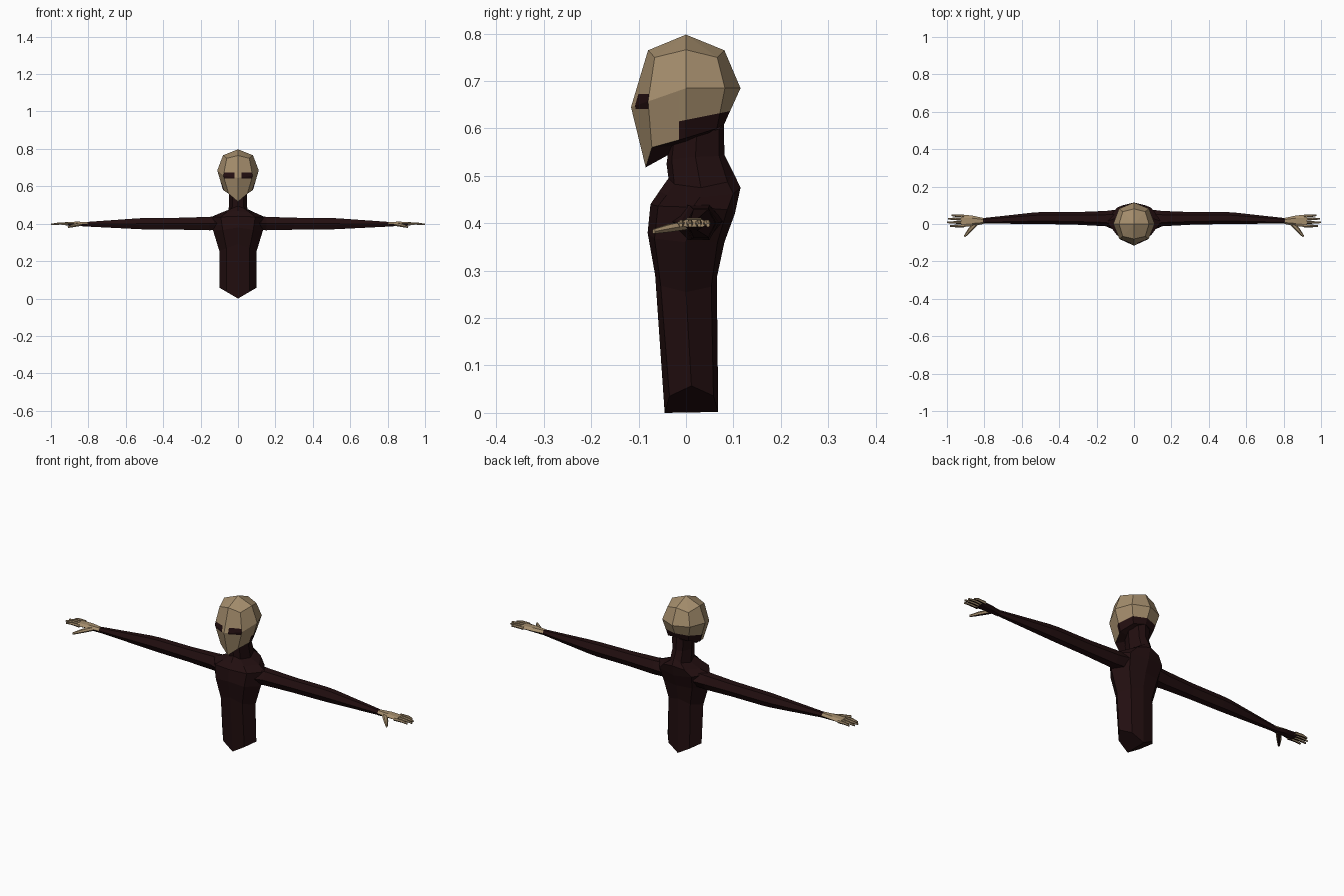
import bpy, bmesh, math
from mathutils import Vector

if "Cube" in bpy.data.objects:
    bpy.data.objects.remove(bpy.data.objects["Cube"])


def material(name, rgb):
    m = bpy.data.materials.new(name)
    m.diffuse_color = (*rgb, 1)
    m.use_nodes = True
    m.node_tree.nodes["Principled BSDF"].inputs["Base Color"].default_value = m.diffuse_color
    return m


SKIN = material("tan skin", (0.37, 0.265, 0.15))
DARK = material("dark maroon cloth", (0.016, 0.0045, 0.005))


def finish(bm, name, mats, mirror=False):
    bmesh.ops.recalc_face_normals(bm, faces=bm.faces)
    me = bpy.data.meshes.new(name)
    bm.to_mesh(me)
    bm.free()
    ob = bpy.data.objects.new(name, me)
    bpy.context.collection.objects.link(ob)
    for m in mats:
        me.materials.append(m)
    if mirror:
        mod = ob.modifiers.new("Mirror", 'MIRROR')
        mod.use_mirror_merge = False
    return ob


def loft(rings, start, end):
    """Skin closed rings of points and fan each end to a centre point."""
    bm = bmesh.new()
    rows = [[bm.verts.new(p) for p in r] for r in rings]
    n = len(rows[0])
    for a, b in zip(rows, rows[1:]):
        for i in range(n):
            j = (i + 1) % n
            bm.faces.new((a[i], a[j], b[j], b[i]))
    for row, centre in ((rows[0], start), (rows[-1], end)):
        c = bm.verts.new(centre)
        for i in range(n):
            bm.faces.new((row[i], row[(i + 1) % n], c))
    bmesh.ops.recalc_face_normals(bm, faces=bm.faces)
    bm.normal_update()
    return bm


def mirrored_ring(half):
    """Front-to-back half ring completed on the other side."""
    return half + [(-x, y, z) for x, y, z in half[-2:0:-1]]


def body_ring(yf, zf, yb, zb, w, zs):
    """Eight-sided body section: front, back and side heights may differ."""
    ym, k = (yf + yb) / 2, 0.62
    fc = (w * k, ym + (yf - ym) * 0.82, zf + (zs - zf) * k)
    bc = (w * k, ym + (yb - ym) * 0.82, zb + (zs - zb) * k)
    return mirrored_ring([(0, yf, zf), fc, (w, ym, zs), bc, (0, yb, zb)])


def limb(path):
    """Six-sided tube along a mostly level path of (x, y, z, half width, half height)."""
    pts = [Vector(p[:3]) for p in path]
    rings = []
    for i, p in enumerate(path):
        t = pts[min(i + 1, len(pts) - 1)] - pts[max(i - 1, 0)]
        side = Vector((-t.y, t.x, 0)).normalized()
        rings.append([pts[i] + side * p[3] * math.cos(a)
                      + Vector((0, 0, p[4] * math.sin(a) / 0.866))
                      for a in (k * math.pi / 3 for k in range(6))])
    return loft(rings, pts[0], pts[-1])


# torso and neck
torso = [
    body_ring(-0.045, 0.000, 0.068, 0.002, 0.098, 0.057),
    body_ring(-0.065, 0.290, 0.065, 0.285, 0.100, 0.255),
    body_ring(-0.081, 0.380, 0.081, 0.360, 0.132, 0.360),
    body_ring(-0.075, 0.440, 0.103, 0.420, 0.148, 0.434),
    body_ring(-0.056, 0.468, 0.115, 0.475, 0.100, 0.455),
    body_ring(-0.037, 0.495, 0.100, 0.507, 0.050, 0.475),
    body_ring(-0.041, 0.525, 0.081, 0.545, 0.047, 0.540),
    body_ring(-0.035, 0.570, 0.080, 0.612, 0.052, 0.590),
]
finish(loft(torso, (0, 0.01, 0.001), (0, 0.02, 0.59)), "torso_and_neck", [DARK])

# head
head = [
    mirrored_ring([(0, -0.085, 0.518), (0.050, -0.072, 0.560), (0.080, 0, 0.580),
                   (0.058, 0.065, 0.600), (0, 0.081, 0.610)]),
    mirrored_ring([(0, -0.116, 0.645), (0.078, -0.080, 0.657), (0.111, 0, 0.685),
                   (0.080, 0.082, 0.685), (0, 0.115, 0.685)]),
    mirrored_ring([(0, -0.080, 0.765), (0.060, -0.066, 0.750), (0.080, 0, 0.766),
                   (0.060, 0.066, 0.750), (0, 0.081, 0.765)]),
]
bm = loft(head, (0, 0, 0.565), (0, 0, 0.798))


def cut(co, no, keep):
    """Slice only the faces chosen by a rule."""
    faces = [f for f in bm.faces if keep(f.calc_center_median())]
    geom = faces + list({e for f in faces for e in f.edges}) \
        + list({v for f in faces for v in f.verts})
    bmesh.ops.bisect_plane(bm, geom=geom, plane_co=co, plane_no=no)


# nape line and eye outlines
cut((0, -0.015, 0), (0, 1, 0), lambda c: abs(c.x) > 0.03 and c.z < 0.68)
cut((0, 0, 0.618), (0, -0.2, 1), lambda c: c.y > -0.015 and c.z < 0.69)
for z in (0.641, 0.673):
    cut((0, 0, z), (0, 0, 1), lambda c: c.y < -0.05)
for x in (-0.018, 0.018):
    cut((x, 0, 0), (1, 0, 0), lambda c: c.y < -0.05 and 0.641 < c.z < 0.673)
bm.normal_update()
for f in bm.faces:
    c = f.calc_center_median()
    nape = c.y > -0.016 and c.z < 0.618 + 0.2 * c.y
    eye = c.y < -0.075 and 0.018 < abs(c.x) < 0.079 and 0.641 < c.z < 0.673
    jaw_underside = f.normal.z < -0.6 and c.z < 0.6
    f.material_index = int(nape or eye or jaw_underside)
finish(bm, "head", [SKIN, DARK])

# arms
arm = [(0.08, 0.020, 0.405, 0.060, 0.036), (0.15, 0.029, 0.401, 0.041, 0.036),
       (0.30, 0.030, 0.400, 0.034, 0.032), (0.48, 0.032, 0.400, 0.032, 0.031),
       (0.53, 0.031, 0.400, 0.031, 0.029), (0.83, 0.016, 0.397, 0.013, 0.011)]
finish(limb(arm), "arm", [DARK], True)


def hand_part(name, path):
    part = limb(path)
    for f in part.faces:
        f.material_index = int(f.normal.z < -0.6)   # dark palm side
    finish(part, name, [SKIN, DARK], True)


# hands
hand_part("palm", [(0.805, 0.016, 0.397, 0.016, 0.0125), (0.865, 0.017, 0.400, 0.028, 0.011),
                   (0.925, 0.017, 0.400, 0.034, 0.008)])
for i, (y, tip) in enumerate(((0.043, 0.975), (0.026, 0.994), (0.008, 1.0), (-0.010, 0.985))):
    hand_part(f"finger_{i + 1}", [(0.91, y, 0.400, 0.008, 0.007),
                                  (0.955, y * 1.05, 0.401, 0.007, 0.006),
                                  (tip, y * 1.08, 0.396, 0.004, 0.004)])
hand_part("thumb", [(0.845, 0.005, 0.397, 0.014, 0.009), (0.880, -0.035, 0.390, 0.011, 0.008),
                    (0.907, -0.068, 0.383, 0.005, 0.005)])
